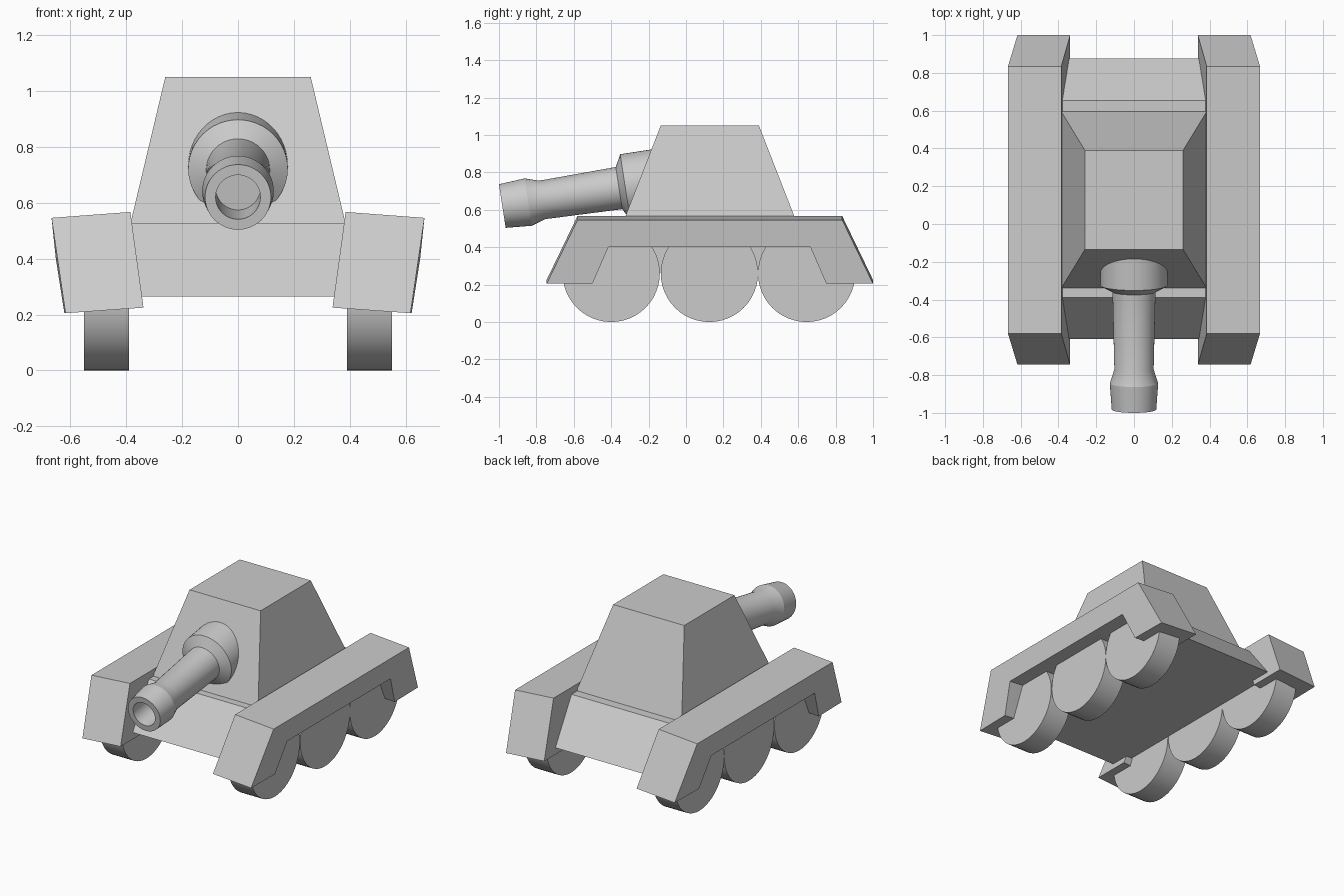
import bpy, bmesh, math
from mathutils import Matrix, Vector

if "Cube" in bpy.data.objects:
    bpy.data.objects.remove(bpy.data.objects["Cube"])

grey = bpy.data.materials.new("grey")
grey.diffuse_color = (0.6, 0.6, 0.6, 1)
grey.use_nodes = True
grey.node_tree.nodes["Principled BSDF"].inputs["Base Color"].default_value = grey.diffuse_color


def finish(name, bm, smooth=False):
    bmesh.ops.recalc_face_normals(bm, faces=bm.faces)
    mesh = bpy.data.meshes.new(name)
    bm.to_mesh(mesh)
    bm.free()
    mesh.materials.append(grey)
    ob = bpy.data.objects.new(name, mesh)
    bpy.context.collection.objects.link(ob)
    if smooth:
        bpy.ops.object.select_all(action='DESELECT')
        ob.select_set(True)
        bpy.context.view_layer.objects.active = ob
        bpy.ops.object.shade_smooth_by_angle(angle=math.radians(20))
    return ob


def loft(name, a, b):
    """Solid between two matching outlines."""
    bm = bmesh.new()
    va = [bm.verts.new(p) for p in a]
    vb = [bm.verts.new(p) for p in b]
    bm.faces.new(va)
    bm.faces.new(vb)
    n = len(a)
    for i in range(n):
        j = (i + 1) % n
        bm.faces.new((va[i], va[j], vb[j], vb[i]))
    return finish(name, bm)


def rect(hx, y0, y1, z):
    return [(-hx, y0, z), (hx, y0, z), (hx, y1, z), (-hx, y1, z)]


# Hull and turret
loft("hull", rect(0.385, -0.61, 0.875, 0.265), rect(0.385, -0.39, 0.655, 0.525))
loft("turret", rect(0.385, -0.34, 0.595, 0.525), rect(0.26, -0.135, 0.39, 1.05))

# Track guards: (y, height fraction, outward bulge), leaning outwards to the top
guard = [(-0.745, 0, 0), (-0.5, 0, 0.004), (-0.415, 0.572, 0.006), (0.665, 0.572, 0.006),
         (0.75, 0, 0.004), (1.0, 0, 0), (0.835, 1, 0), (-0.58, 1, 0)]
for side, label in ((-1, "left"), (1, "right")):
    inner = [(side * (0.338 + 0.047 * t), y, 0.225 + 0.342 * t) for y, t, _ in guard]
    outer = [(side * (0.617 + 0.05 * t + b), y, 0.205 + 0.341 * t) for y, t, b in guard]
    loft(label + "_track_guard", inner, outer)

    # Three road wheels under each guard
    for i, y in enumerate((-0.4, 0.125, 0.645)):
        bm = bmesh.new()
        bmesh.ops.create_cone(bm, cap_ends=True, segments=48, radius1=0.26, radius2=0.26,
                              depth=0.16,
                              matrix=Matrix.Translation((side * 0.47, y, 0.26))
                              @ Matrix.Rotation(math.pi / 2, 4, 'Y'))
        finish(f"{label}_wheel_{i + 1}", bm, True)

# Gun: lathed (radius, distance from muzzle) along a slightly lowered axis
profile = [(0, 0.22), (0.08, 0.22), (0.08, 0), (0.118, 0), (0.128, 0.14), (0.104, 0.215),
           (0.114, 0.631), (0.178, 0.665), (0.178, 0.95), (0, 0.95)]
bm = bmesh.new()
points = [bm.verts.new((r, 0, s)) for r, s in profile]
edges = [bm.edges.new(pair) for pair in zip(points, points[1:])]
bmesh.ops.spin(bm, geom=points + edges, cent=(0, 0, 0), axis=(0, 0, 1),
               angle=2 * math.pi, steps=48, use_duplicate=False)
bmesh.ops.remove_doubles(bm, verts=bm.verts, dist=0.0005)
turn = Vector((0, 0.988, 0.152)).to_track_quat('Z', 'Y').to_matrix().to_4x4()
bm.transform(Matrix.Translation((0, -0.982, 0.62)) @ turn)
finish("gun_barrel", bm, True)
